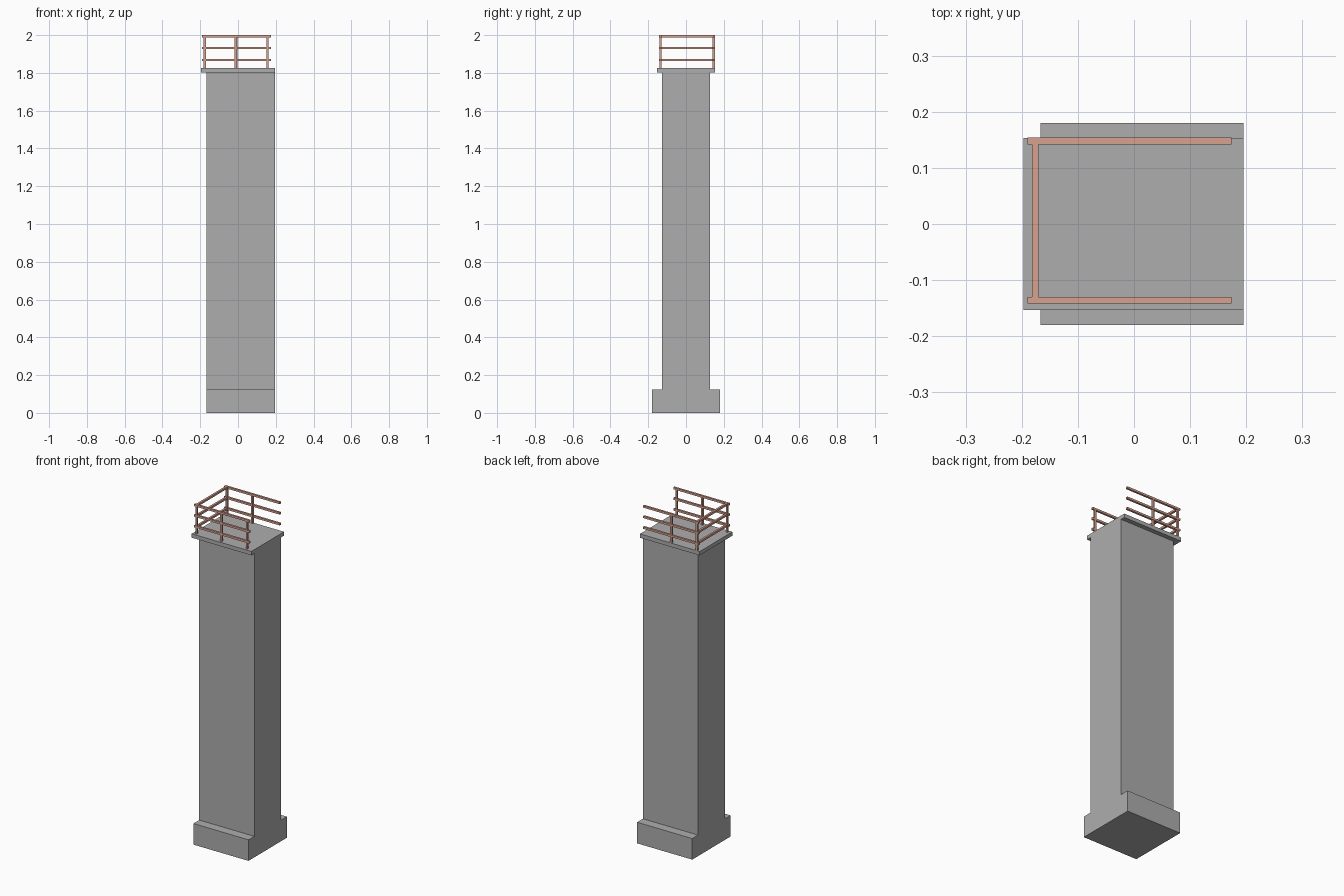
import bpy
import bmesh
from mathutils import Matrix, Vector

cube = bpy.data.objects.get("Cube")
if cube:
    bpy.data.objects.remove(cube, do_unlink=True)


def make_material(name, rgb):
    mat = bpy.data.materials.new(name)
    mat.use_nodes = True
    color = (*rgb, 1.0)
    mat.diffuse_color = color
    mat.node_tree.nodes["Principled BSDF"].inputs["Base Color"].default_value = color
    return mat


concrete = make_material("concrete grey", (0.42, 0.42, 0.42))
rust = make_material("primer red brown", (0.68, 0.36, 0.28))


def box(name, x, y, z, mat):
    """Box spanning the given (min, max) ranges."""
    lo, hi = Vector((x[0], y[0], z[0])), Vector((x[1], y[1], z[1]))
    bm = bmesh.new()
    size = Matrix.Diagonal((*(hi - lo), 1.0))
    bmesh.ops.create_cube(bm, size=1, matrix=Matrix.Translation((lo + hi) / 2) @ size)
    mesh = bpy.data.meshes.new(name)
    bm.to_mesh(mesh)
    bm.free()
    mesh.materials.append(mat)
    obj = bpy.data.objects.new(name, mesh)
    bpy.context.collection.objects.link(obj)
    return obj


def around(c, width):
    return (c - width / 2, c + width / 2)


# Concrete pier: T-shaped profile (footing and shaft) extruded along x
left, right = -0.167, 0.195
half = [(0.18, 0), (0.18, 0.125), (0.126, 0.125), (0.126, 1.803)]
profile = half + [(-y, z) for y, z in reversed(half)]
bm = bmesh.new()
face = bm.faces.new([bm.verts.new((left, y, z)) for y, z in profile])
ext = bmesh.ops.extrude_face_region(bm, geom=[face])
moved = [v for v in ext["geom"] if isinstance(v, bmesh.types.BMVert)]
bmesh.ops.translate(bm, verts=moved, vec=(right - left, 0, 0))
bmesh.ops.recalc_face_normals(bm, faces=bm.faces)
mesh = bpy.data.meshes.new("pier")
bm.to_mesh(mesh)
bm.free()
mesh.materials.append(concrete)
pier = bpy.data.objects.new("pier", mesh)
bpy.context.collection.objects.link(pier)

# Cap slab overhanging on three sides
deck = 1.826
box("cap_slab", (-0.197, right), (-0.153, 0.153), (1.803, deck), concrete)

# Guard rail on three sides, open at the +x end
bar = 0.012
front_y, back_y, end_x = -0.136, 0.148, -0.176
for level, z in (("low", 1.868), ("middle", 1.932), ("top", 1.994)):
    for side, y in (("front", front_y), ("back", back_y)):
        box(f"{side}_{level}_rail", (-0.19, 0.174), around(y, bar), around(z, bar), rust)
    box(f"end_{level}_rail", around(end_x, bar),
        (front_y + bar / 2, back_y - bar / 2), around(z, bar), rust)

# Posts; the back rail has a free end
for side, y, spots in (("front", front_y, (end_x, -0.013, 0.156)),
                       ("back", back_y - 0.001, (end_x, -0.008))):
    for i, x in enumerate(spots):
        box(f"{side}_post_{i + 1}", around(x, 0.011), around(y, 0.011), (deck, 1.99), rust)
